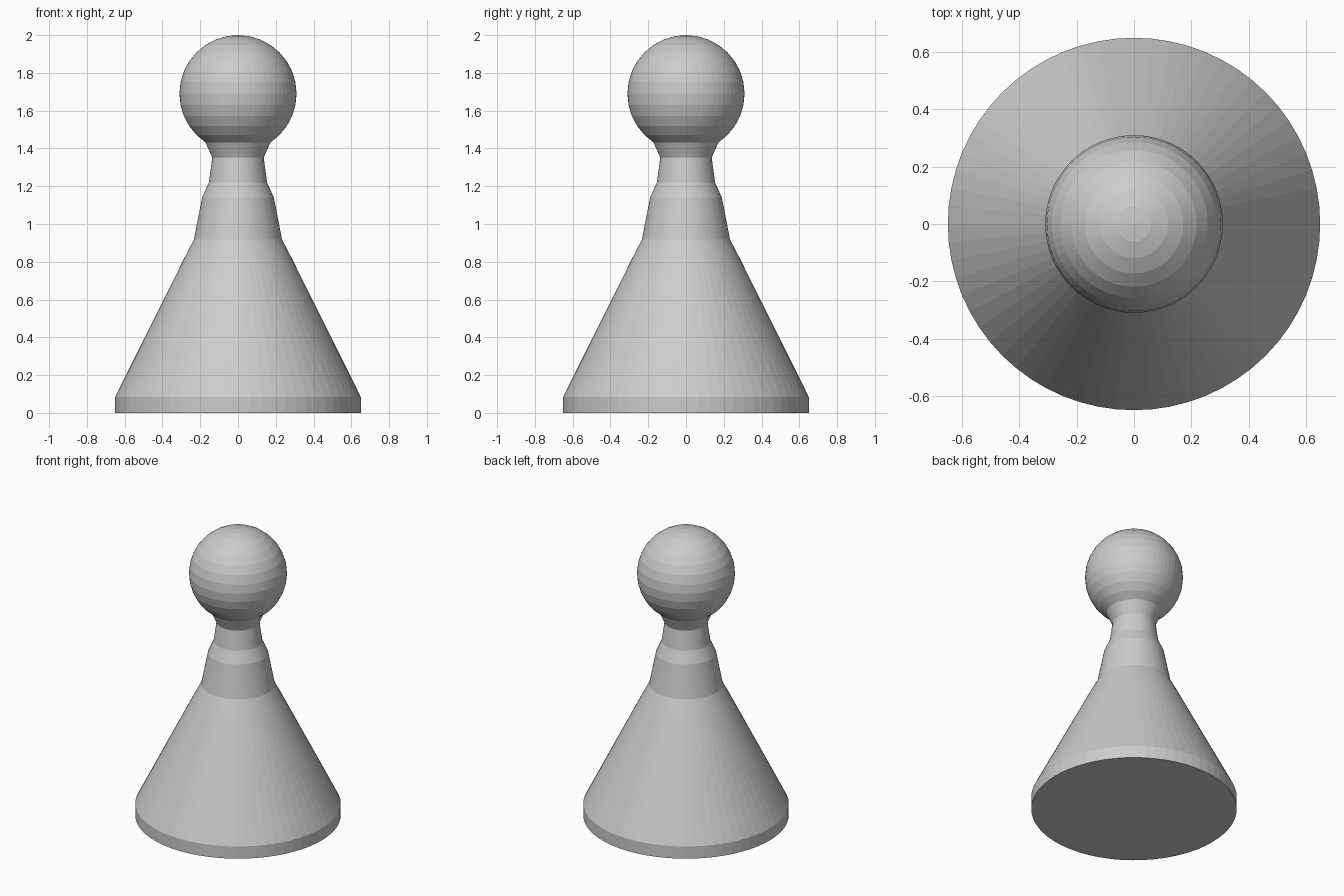
import bpy
import bmesh
from math import sin, cos, pi

if "Cube" in bpy.data.objects:
    bpy.data.objects.remove(bpy.data.objects["Cube"])

SIDES = 64


def lathe(name, profile):
    """Revolve (radius, z) points around z; zero radius closes to a pole."""
    bm = bmesh.new()
    verts = [bm.verts.new((r, 0, z)) for r, z in profile]
    edges = [bm.edges.new(pair) for pair in zip(verts, verts[1:])]
    bmesh.ops.spin(bm, geom=verts + edges, cent=(0, 0, 0), axis=(0, 0, 1),
                   angle=2 * pi, steps=SIDES, use_merge=True)
    bmesh.ops.remove_doubles(bm, verts=bm.verts, dist=1e-4)
    bmesh.ops.recalc_face_normals(bm, faces=bm.faces)
    mesh = bpy.data.meshes.new(name)
    bm.to_mesh(mesh)
    bm.free()
    obj = bpy.data.objects.new(name, mesh)
    bpy.context.collection.objects.link(obj)
    return obj


# Base rim, conical skirt, stepped neck and flared collar
body = [(0, 0), (0.65, 0), (0.65, 0.085), (0.284, 0.82), (0.233, 0.918),
        (0.19, 1.14), (0.154, 1.22), (0.136, 1.352)]

# Ball head, running from the collar up to the pole
HEAD_R, HEAD_Z, RINGS = 0.31, 1.69, 16
head = [(HEAD_R * sin(pi * i / RINGS), HEAD_Z + HEAD_R * cos(pi * i / RINGS))
        for i in range(13, 0, -1)] + [(0, HEAD_Z + HEAD_R)]

lathe("pawn_body", body + head)
